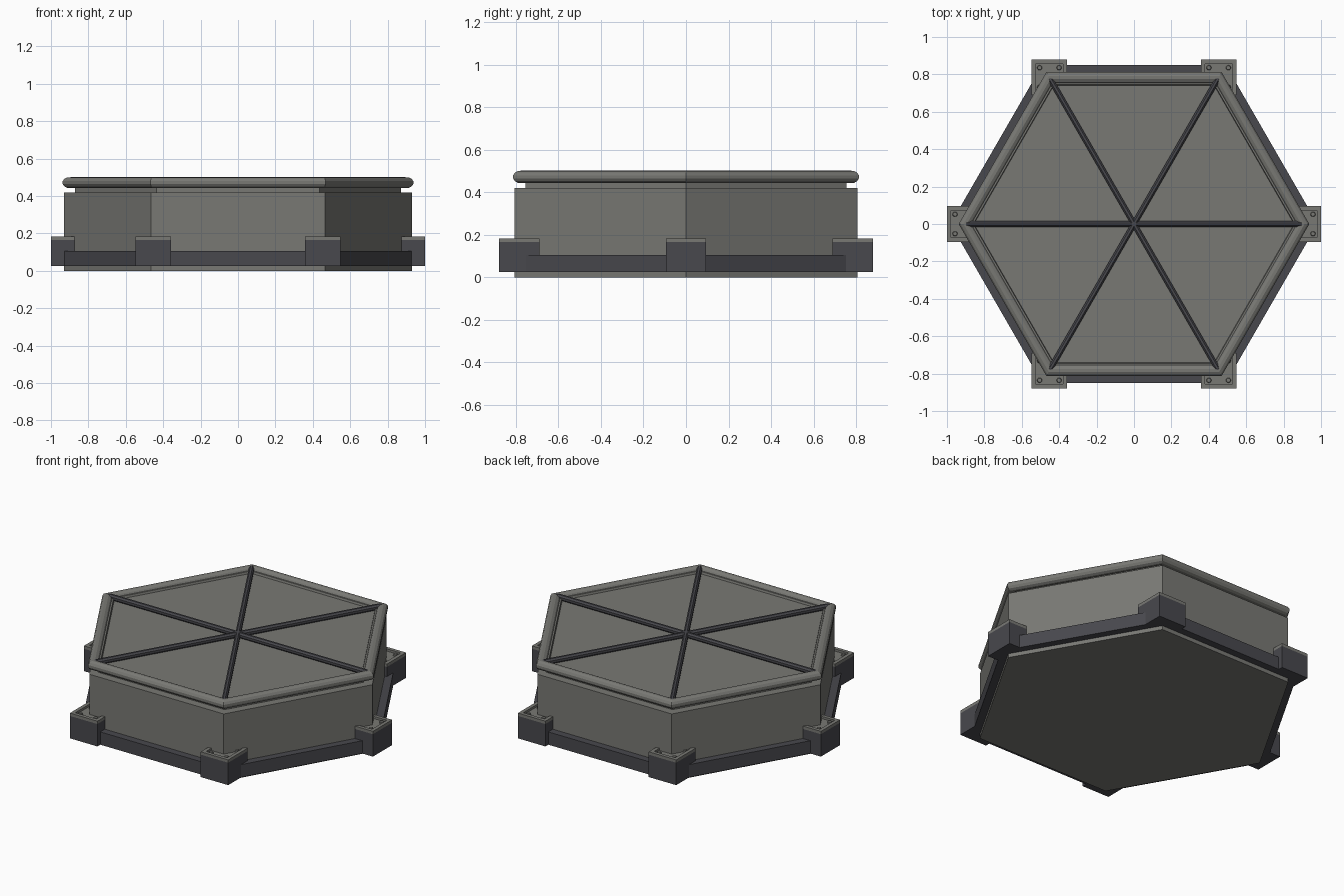
import bpy, bmesh, math
from mathutils import Matrix, Vector

cube = bpy.data.objects.get("Cube")
if cube:
    bpy.data.objects.remove(cube)


def material(name, color):
    m = bpy.data.materials.new(name)
    m.use_nodes = True
    m.diffuse_color = (*color, 1)
    m.node_tree.nodes["Principled BSDF"].inputs["Base Color"].default_value = (*color, 1)
    return m


grey = material("warm_grey", (0.19, 0.19, 0.175))
dark = material("charcoal", (0.065, 0.065, 0.075))
APOTHEM = math.cos(math.pi / 6)


def finish(name, bm, mat):
    bmesh.ops.recalc_face_normals(bm, faces=bm.faces)
    mesh = bpy.data.meshes.new(name)
    bm.to_mesh(mesh)
    bm.free()
    mesh.materials.append(mat)
    ob = bpy.data.objects.new(name, mesh)
    bpy.context.collection.objects.link(ob)
    return ob


def hex_prism(name, radius, z0, z1, mat):
    bm = bmesh.new()
    bmesh.ops.create_cone(bm, cap_ends=True, segments=6, radius1=radius, radius2=radius,
                          depth=z1 - z0, matrix=Matrix.Translation((0, 0, (z0 + z1) / 2))
                          @ Matrix.Rotation(math.pi / 6 * 3, 4, "Z"))
    return finish(name, bm, mat)


def hex_ring(name, profile, mat):
    """Sweep a closed (apothem, z) profile round a hexagon with mitred corners."""
    bm = bmesh.new()
    loops = []
    for i in range(6):
        a = i * math.pi / 3
        loops.append([bm.verts.new((r / APOTHEM * math.cos(a), r / APOTHEM * math.sin(a), z))
                      for r, z in profile])
    n = len(profile)
    for i in range(6):
        p, q = loops[i], loops[(i + 1) % 6]
        for j in range(n):
            k = (j + 1) % n
            bm.faces.new((p[j], q[j], q[k], p[k]))
    return finish(name, bm, mat)


def add_box(bm, center, size):
    bmesh.ops.create_cube(bm, size=1, matrix=Matrix.Translation(center)
                          @ Matrix.Diagonal((*size, 1)))


# Main body, recessed neck and top panel
hex_prism("body", 0.93, 0, 0.42, grey)
hex_prism("lid_panel", 0.872, 0.42, 0.47, grey)

# Rounded rim around the lid and a small inner step
rim = [(0.782 + 0.031 * math.cos((i + 0.5) * math.pi / 6),
        0.472 + 0.029 * math.sin((i + 0.5) * math.pi / 6)) for i in range(12)]
hex_ring("lid_rim", rim, grey)
hex_ring("lid_inner_step", [(0.74, 0.465), (0.76, 0.465), (0.76, 0.483), (0.745, 0.483)], grey)

# Dark base band
hex_ring("base_band", [(0.79, 0.025), (0.85, 0.025), (0.85, 0.105), (0.79, 0.105)], dark)

# Three bars crossing the lid, with tapered ends
for i in range(3):
    bm = bmesh.new()
    turn = Matrix.Rotation(i * math.pi / 3, 4, "Z")
    rings = []
    for x, s in ((-0.915, 0.5), (-0.89, 1), (0.89, 1), (0.915, 0.5)):
        rings.append([bm.verts.new(turn @ Vector((
            x, 0.016 * s * math.cos((j + 0.5) * math.pi / 4),
            0.486 + 0.018 * s * math.sin((j + 0.5) * math.pi / 4)))) for j in range(8)])
    for p, q in zip(rings, rings[1:]):
        for j in range(8):
            bm.faces.new((p[j], q[j], q[(j + 1) % 8], p[(j + 1) % 8]))
    bm.faces.new(rings[0])
    bm.faces.new(rings[-1])
    finish(f"lid_bar_{i + 1}", bm, dark)

# Square corner feet with framed caps and bolts
SIZE = 0.19
for i in range(6):
    a = i * math.pi / 3
    cx, cy = 0.905 * math.cos(a), 0.905 * math.sin(a)
    bm = bmesh.new()
    add_box(bm, (cx, cy, 0.095), (SIZE, SIZE, 0.14))
    finish(f"corner_foot_{i + 1}", bm, dark)

    bm = bmesh.new()
    add_box(bm, (cx, cy, 0.166), (SIZE - 0.02, SIZE - 0.02, 0.006))
    for s in (-1, 1):
        off = s * (SIZE - 0.022) / 2
        add_box(bm, (cx + off, cy, 0.174), (0.022, SIZE, 0.018))
        add_box(bm, (cx, cy + off, 0.174), (SIZE, 0.022, 0.018))
    finish(f"corner_cap_{i + 1}", bm, grey)

    bm = bmesh.new()
    for sx in (-1, 1):
        for sy in (-1, 1):
            bmesh.ops.create_cone(bm, cap_ends=True, segments=10, radius1=0.014, radius2=0.011,
                                  depth=0.012, matrix=Matrix.Translation(
                                      (cx + sx * 0.052, cy + sy * 0.052, 0.173)))
    finish(f"corner_bolts_{i + 1}", bm, grey)
